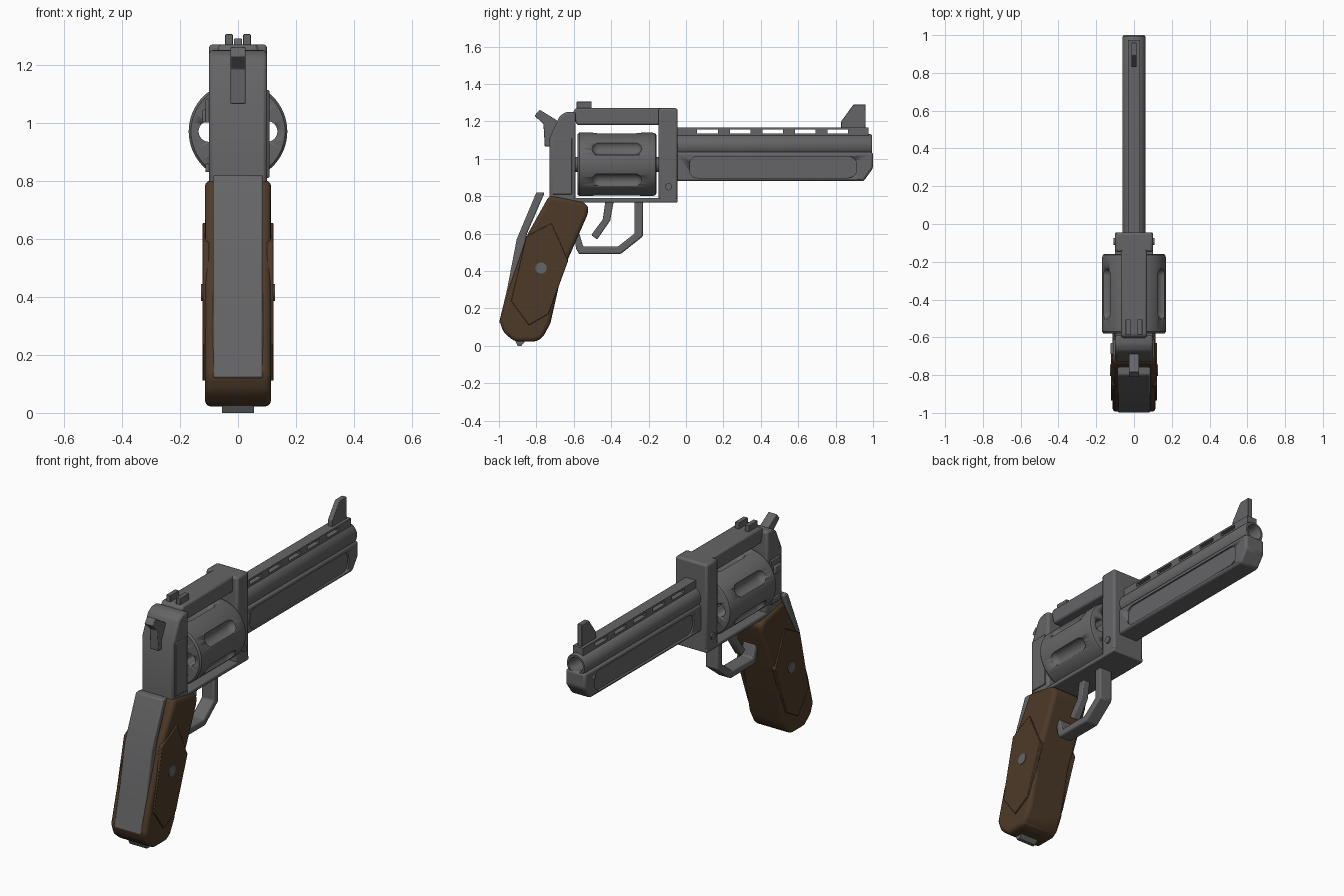
import bpy, bmesh, math
from mathutils import Matrix, Vector

cube = bpy.data.objects.get("Cube")
if cube:
    bpy.data.objects.remove(cube, do_unlink=True)


def material(name, rgb):
    m = bpy.data.materials.new(name)
    m.use_nodes = True
    m.diffuse_color = (*rgb, 1)
    m.node_tree.nodes["Principled BSDF"].inputs["Base Color"].default_value = (*rgb, 1)
    return m


STEEL = material("gunmetal grey", (0.13, 0.13, 0.135))
WOOD = material("walnut brown", (0.075, 0.042, 0.022))


def finish(name, bm, mat, bevel=0, segments=2, cutter=None):
    """Turn a bmesh into a named, shaded object."""
    bmesh.ops.recalc_face_normals(bm, faces=bm.faces)
    mesh = bpy.data.meshes.new(name)
    bm.to_mesh(mesh)
    bm.free()
    ob = bpy.data.objects.new(name, mesh)
    bpy.context.collection.objects.link(ob)
    mesh.materials.append(mat)
    if bevel:
        b = ob.modifiers.new("bevel", "BEVEL")
        b.width, b.segments, b.limit_method = bevel, segments, "ANGLE"
        b.angle_limit = math.radians(25)
    if cutter:
        c = ob.modifiers.new("cut", "BOOLEAN")
        c.operation, c.object, c.solver = "DIFFERENCE", cutter, "EXACT"
    bpy.ops.object.select_all(action="DESELECT")
    ob.select_set(True)
    bpy.context.view_layer.objects.active = ob
    bpy.ops.object.shade_smooth_by_angle(angle=math.radians(32))
    return ob


def add_prism(bm, pts, x0, x1):
    """Extrude a (y, z) outline along x."""
    face = bm.faces.new([bm.verts.new((x0, y, z)) for y, z in pts])
    out = bmesh.ops.extrude_face_region(bm, geom=[face])["geom"]
    verts = [v for v in out if isinstance(v, bmesh.types.BMVert)]
    bmesh.ops.translate(bm, verts=verts, vec=(x1 - x0, 0, 0))


def rect(y0, y1, z0, z1):
    return [(y0, z0), (y1, z0), (y1, z1), (y0, z1)]


def prism(name, pts, x0, x1, mat=STEEL, **kw):
    bm = bmesh.new()
    add_prism(bm, pts, x0, x1)
    return finish(name, bm, mat, **kw)


def add_lathe(bm, profile, x=0, z=0, n=48, closed=False):
    """Revolve (y, radius) points about an axis parallel to y."""
    rings = []
    for y, r in profile:
        k = n if r > 0 else 1
        rings.append([bm.verts.new((x + r * math.cos(a * math.tau / n), y,
                                    z + r * math.sin(a * math.tau / n))) for a in range(k)])
    pairs = list(zip(rings, rings[1:] + rings[:1]))
    for a, b in pairs if closed else pairs[:-1]:
        for i in range(n):
            quad = [a[i % len(a)], a[(i + 1) % len(a)], b[(i + 1) % len(b)], b[i % len(b)]]
            bm.faces.new(list(dict.fromkeys(quad)))


def helper(ob):
    ob.hide_render = True
    ob.hide_viewport = True
    ob.display_type = "WIRE"
    return ob


# Barrel tube with bore
BARREL_Z = 1.07
bm = bmesh.new()
add_lathe(bm, [(-0.06, 0), (-0.06, 0.062), (0.985, 0.062), (0.995, 0.056), (0.995, 0.045),
               (0.98, 0.038), (0.7, 0.038), (0.7, 0)], z=BARREL_Z)
finish("barrel_tube", bm, STEEL)

# Under-barrel lug with a rounded recess on each side
bm = bmesh.new()
panel = []
for cy, cz, start in ((0.87, 0.97, 0), (0.06, 0.97, 1), (0.06, 0.94, 2), (0.87, 0.94, 3)):
    for i in range(6):
        a = (start + i / 5) * math.pi / 2
        panel.append((cy + 0.042 * math.cos(a), cz + 0.042 * math.sin(a)))
for s in (-1, 1):
    add_prism(bm, panel, s * 0.053, s * 0.1)
recess = helper(finish("lug_recess_cutter", bm, STEEL))
prism("barrel_lug", [(-0.06, 0.88), (0.95, 0.88), (1.0, 0.95), (1.0, 1.035), (-0.06, 1.035)],
      -0.062, 0.062, bevel=0.012, cutter=recess)

# Ventilated rib
bm = bmesh.new()
add_prism(bm, rect(-0.06, 0.975, 1.11, 1.135), -0.032, 0.032)
add_prism(bm, rect(-0.06, 0.975, 1.156, 1.167), -0.032, 0.032)
edges = [-0.06]
for i in range(5):
    edges += [0.06 + i * 0.174, 0.17 + i * 0.174]
edges.append(0.975)
for y0, y1 in zip(edges[::2], edges[1::2]):
    add_prism(bm, rect(y0, y1, 1.134, 1.157), -0.032, 0.032)
finish("vent_rib", bm, STEEL)

# Sights
prism("front_sight", [(0.83, 1.16), (0.83, 1.2), (0.895, 1.29), (0.96, 1.29), (0.96, 1.16)],
      -0.014, 0.014, bevel=0.003)
for side, s in (("left", 1), ("right", -1)):
    prism("rear_sight_" + side, rect(-0.585, -0.505, 1.26, 1.305), s * 0.018, s * 0.044, bevel=0.002)

# Frame
prism("frame_front", rect(-0.148, -0.045, 0.77, 1.27), -0.1, 0.1, bevel=0.012)
prism("top_strap", [(-0.585, 1.18), (-0.1, 1.18), (-0.1, 1.27), (-0.59, 1.27), (-0.605, 1.25)],
      -0.068, 0.068, bevel=0.01)
prism("bottom_strap", rect(-0.62, -0.045, 0.766, 0.79), -0.1, 0.1, bevel=0.006)
prism("frame_rear", [(-0.73, 0.77), (-0.59, 0.77), (-0.59, 1.25), (-0.64, 1.25),
                     (-0.675, 1.23), (-0.73, 1.11)], -0.1, 0.1, bevel=0.012)
prism("side_plate", rect(-0.715, -0.61, 0.81, 1.112), 0.09, 0.108, bevel=0.003)
prism("latch_plate", rect(-0.7, -0.61, 1.0, 1.08), -0.112, -0.09, bevel=0.003)
prism("release_latch", rect(-0.69, -0.63, 1.0, 1.045), -0.124, -0.09, bevel=0.005)
prism("lower_latch_plate", rect(-0.7, -0.61, 0.83, 0.86), -0.112, -0.09, bevel=0.003)


def disc(name, y, z, r, half):
    """Short pin crossing the model along x."""
    pts = [(y + r * math.cos(i * math.tau / 24), z + r * math.sin(i * math.tau / 24)) for i in range(24)]
    prism(name, pts, -half, half)


disc("crane_pin", -0.093, 0.85, 0.019, 0.109)

# Cylinder: six flutes, six chambers
AXIS_Z = 0.97
bm = bmesh.new()
capsule = [(-0.37 + s * 0.095 - 0.04 * math.cos(a * math.pi / 12), 0.04 * math.sin(a * math.pi / 12))
           for s, steps in ((-1, range(0, 7)), (1, range(6, 13))) for a in steps]
capsule[0], capsule[-1] = (capsule[0][0], 0), (capsule[-1][0], 0)
bore = [(-0.7, 0), (-0.7, 0.036), (0, 0.036), (0, 0)]
for i in range(6):
    for shape, offset, radius in ((capsule, 30, 0.18), (bore, 0, 0.1)):
        a = math.radians(60 * i + offset)
        add_lathe(bm, shape, radius * math.cos(a), AXIS_Z + radius * math.sin(a), 24)
cuts = helper(finish("cylinder_cutter", bm, STEEL))
bm = bmesh.new()
add_lathe(bm, [(-0.58, 0), (-0.58, 0.162), (-0.57, 0.17), (-0.18, 0.17), (-0.163, 0.164),
               (-0.158, 0.155), (-0.158, 0)], z=AXIS_Z, n=64)
finish("cylinder", bm, STEEL, cutter=cuts)
bm = bmesh.new()
add_lathe(bm, [(-0.62, 0), (-0.62, 0.04), (-0.1, 0.04), (-0.1, 0)], z=AXIS_Z, n=24)
finish("cylinder_axle", bm, STEEL)

# Hammer, trigger and guard
prism("hammer", [(-0.7, 1.065), (-0.755, 1.065), (-0.762, 1.185), (-0.81, 1.23), (-0.782, 1.262),
                 (-0.69, 1.205), (-0.66, 1.15)], -0.026, 0.026, bevel=0.004)
prism("trigger", [(-0.43, 0.78), (-0.385, 0.78), (-0.405, 0.67), (-0.475, 0.568),
                  (-0.507, 0.592), (-0.445, 0.675)], -0.022, 0.022, bevel=0.006)
prism("trigger_guard", [(-0.23, 0.78), (-0.23, 0.585), (-0.35, 0.49), (-0.572, 0.49), (-0.588, 0.52),
                        (-0.6, 0.6), (-0.57, 0.6), (-0.55, 0.53), (-0.365, 0.53), (-0.275, 0.6),
                        (-0.275, 0.78)], -0.04, 0.04, bevel=0.008)

# Grip
prism("grip", [(-0.73, 0.805), (-0.555, 0.77), (-0.52, 0.745), (-0.527, 0.7), (-0.665, 0.385),
               (-0.725, 0.12), (-0.765, 0.045), (-0.8, 0.022), (-0.915, 0.022), (-0.975, 0.07),
               (-0.997, 0.13), (-0.95, 0.3), (-0.845, 0.6)],
      -0.114, 0.114, WOOD, bevel=0.028, segments=3)
prism("back_strap", [(-0.8, 0.82), (-0.755, 0.82), (-0.85, 0.6), (-0.9, 0.35), (-0.96, 0.12),
                     (-1.0, 0.12), (-0.957, 0.3), (-0.905, 0.57)], -0.087, 0.087, bevel=0.008)
diamond = [(-0.72, 0.655), (-0.63, 0.455), (-0.735, 0.17), (-0.84, 0.11), (-0.935, 0.24), (-0.855, 0.585)]
for side, s in (("left", 1), ("right", -1)):
    prism("grip_panel_" + side, diamond, s * 0.1, s * 0.123, WOOD, bevel=0.003)
disc("grip_screw", -0.775, 0.415, 0.03, 0.127)
prism("butt_plate", [(-0.915, 0.03), (-0.9, 0.0), (-0.88, 0.0), (-0.855, 0.03)], -0.055, 0.055)
